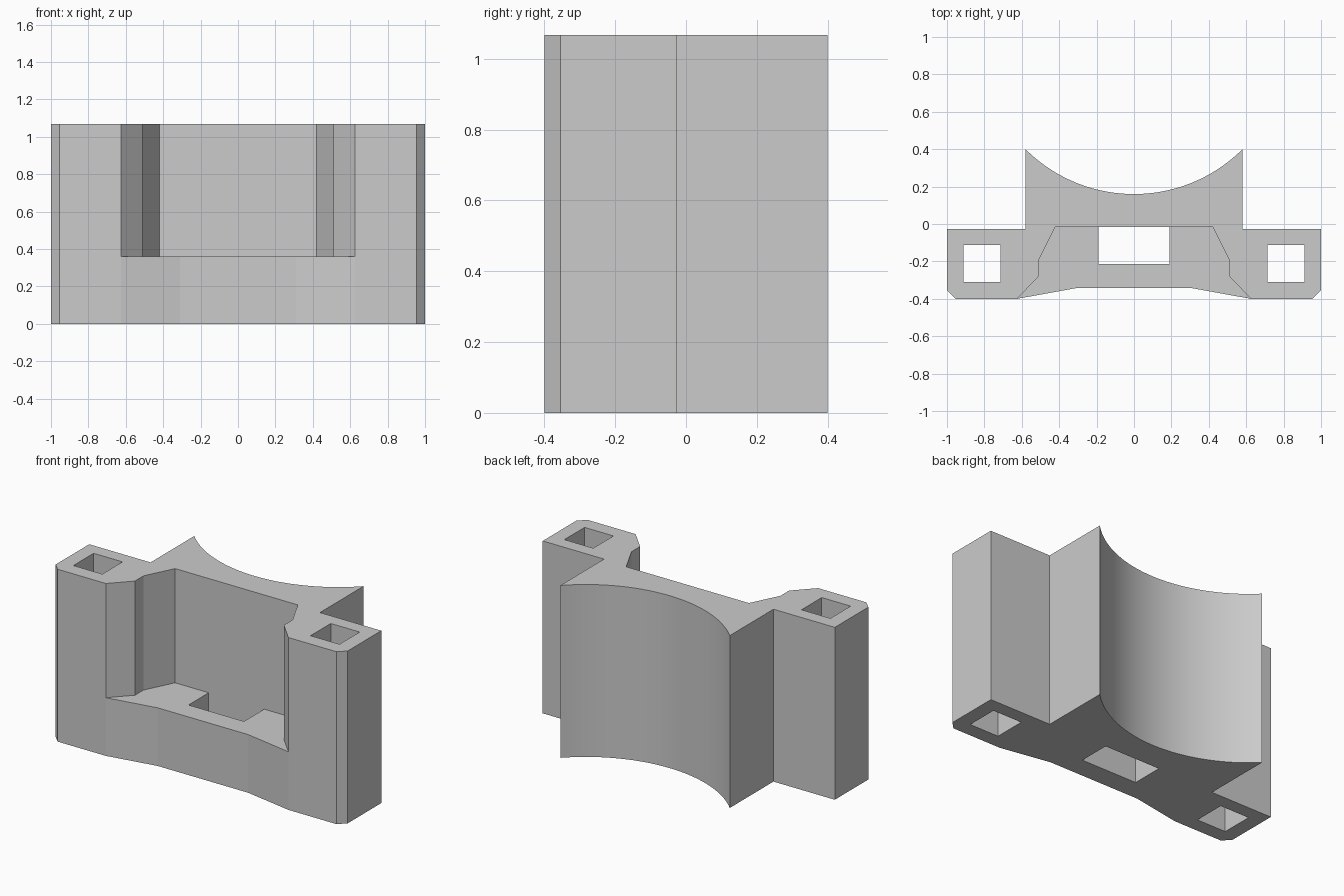
import bpy, bmesh, math

cube = bpy.data.objects.get("Cube")
if cube:
    bpy.data.objects.remove(cube, do_unlink=True)

HEIGHT = 1.067
POCKET_FLOOR = 0.36

grey = bpy.data.materials.new("plain grey")
grey.use_nodes = True
grey.diffuse_color = (0.6, 0.6, 0.6, 1)
grey.node_tree.nodes["Principled BSDF"].inputs["Base Color"].default_value = (0.6, 0.6, 0.6, 1)


def prism(name, outline, z0, z1):
    """Extrude a plan outline from z0 to z1."""
    bm = bmesh.new()
    base = bm.faces.new([bm.verts.new((x, y, z0)) for x, y in outline])
    new = bmesh.ops.extrude_face_region(bm, geom=[base])["geom"]
    bmesh.ops.translate(bm, vec=(0, 0, z1 - z0),
                        verts=[v for v in new if isinstance(v, bmesh.types.BMVert)])
    bmesh.ops.recalc_face_normals(bm, faces=bm.faces)
    mesh = bpy.data.meshes.new(name)
    bm.to_mesh(mesh)
    bm.free()
    mesh.materials.append(grey)
    obj = bpy.data.objects.new(name, mesh)
    bpy.context.collection.objects.link(obj)
    return obj


def mirrored(half):
    """Complete a right-hand outline with its reflection."""
    return half + [(-x, y) for x, y in reversed(half)]


def rectangle(x0, x1, y0, y1):
    return [(x0, y0), (x1, y0), (x1, y1), (x0, y1)]


# Body: stepped front, chamfered ears and a concave cradle at the back
half_width, tip, low = 0.58, 0.40, 0.16
sag = tip - low
radius = (half_width ** 2 + sag ** 2) / (2 * sag)
sweep = math.asin(half_width / radius)
steps = 40
arc = []
for i in range(1, steps):
    a = sweep * (1 - 2 * i / steps)
    arc.append((radius * math.sin(a), low + radius * (1 - math.cos(a))))
side = [(0.31, -0.343), (0.625, -0.4), (0.955, -0.4), (1, -0.355),
        (1, -0.027), (half_width, -0.027), (half_width, tip)]
body = prism("bracket_body", side + arc + [(-x, y) for x, y in reversed(side)], 0, HEIGHT)

# Cutters: front pocket, floor slot and the two square ear channels
pocket = mirrored([(0.74, -0.52), (0.51, -0.28), (0.51, -0.195), (0.42, -0.015)])
cutters = [
    prism("pocket_cutter", pocket, POCKET_FLOOR, HEIGHT + 0.2),
    prism("slot_cutter", rectangle(-0.19, 0.19, -0.213, -0.015), -0.2, POCKET_FLOOR + 0.1),
]
for name, x in (("right", -0.812), ("left", 0.812)):
    cutters.append(prism(name + "_channel_cutter",
                         rectangle(x - 0.099, x + 0.099, -0.309, -0.111), -0.2, HEIGHT + 0.2))

bpy.ops.object.select_all(action="DESELECT")
bpy.context.view_layer.objects.active = body
body.select_set(True)
for cutter in cutters:
    cutter.hide_render = True
    cut = body.modifiers.new(cutter.name, "BOOLEAN")
    cut.operation = "DIFFERENCE"
    cut.solver = "EXACT"
    cut.object = cutter
    bpy.ops.object.modifier_apply(modifier=cut.name)
for cutter in cutters:
    bpy.data.objects.remove(cutter, do_unlink=True)

# Smooth the cradle only, leaving all corners crisp
bpy.ops.object.shade_smooth_by_angle(angle=math.radians(8))
